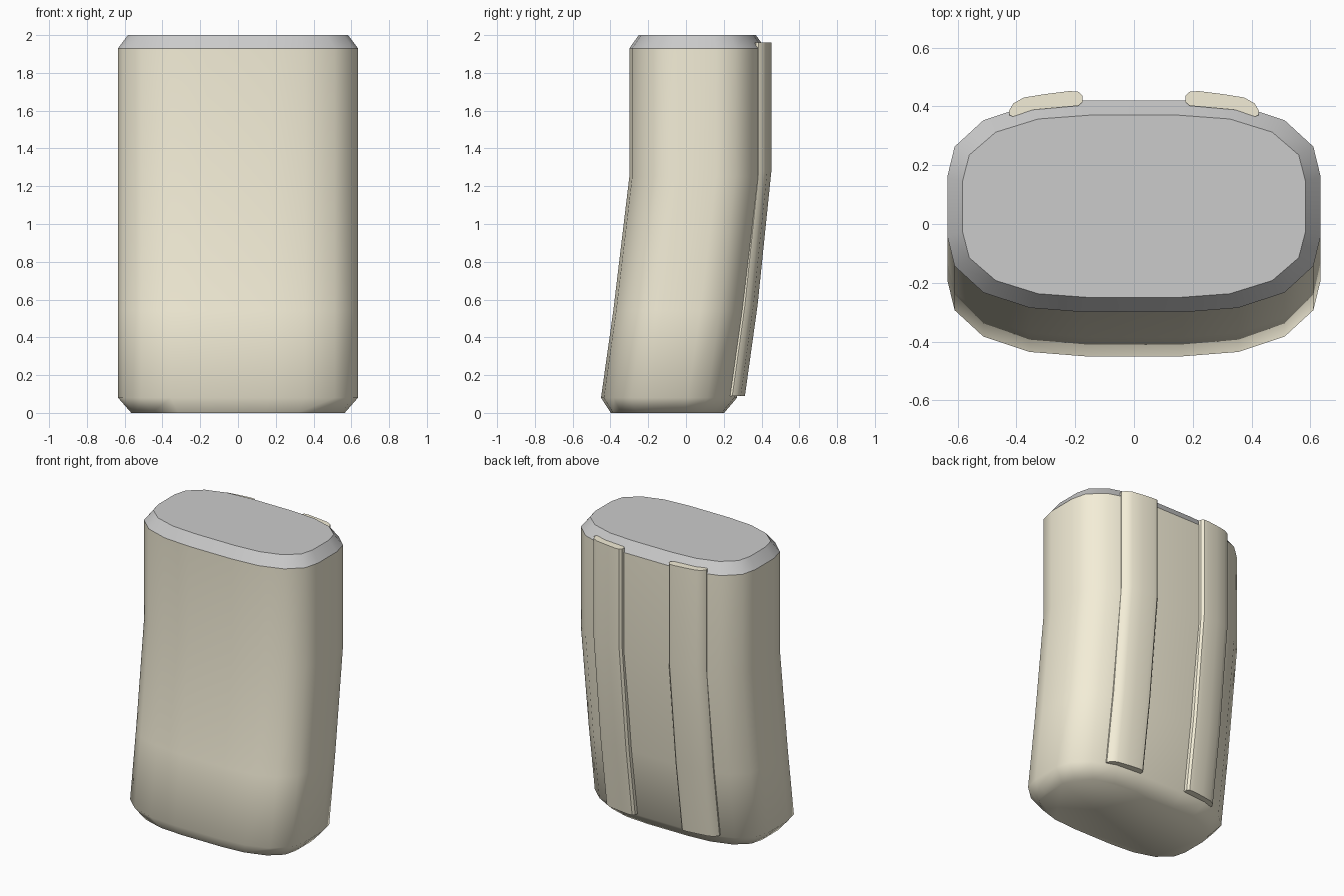
import bpy, bmesh

if "Cube" in bpy.data.objects:
    bpy.data.objects.remove(bpy.data.objects["Cube"])

cream = bpy.data.materials.new("cream")
cream.diffuse_color = (0.9, 0.85, 0.68, 1)
cream.use_nodes = True
cream.node_tree.nodes["Principled BSDF"].inputs["Base Color"].default_value = cream.diffuse_color


def loft(name, rings, cap_start=True, cap_end=True, mat=None, angle=0.61):
    """Skin a list of equal-length point rings into one object."""
    bm = bmesh.new()
    loops = [[bm.verts.new(p) for p in ring] for ring in rings]
    n = len(loops[0])
    for a, b in zip(loops, loops[1:]):
        for i in range(n):
            j = (i + 1) % n
            bm.faces.new((a[i], a[j], b[j], b[i]))
    if cap_start:
        bm.faces.new(loops[0][::-1])
    if cap_end:
        bm.faces.new(loops[-1])
    mesh = bpy.data.meshes.new(name)
    bm.to_mesh(mesh)
    bm.free()
    ob = bpy.data.objects.new(name, mesh)
    bpy.context.collection.objects.link(ob)
    if mat:
        mesh.materials.append(mat)
    bpy.context.view_layer.objects.active = ob
    ob.select_set(True)
    bpy.ops.object.shade_smooth_by_angle(angle=angle)
    ob.select_set(False)
    return ob


# Rounded 20-sided outline, from one quarter
quarter = [(0.635, 0.10), (0.61, 0.203), (0.512, 0.293), (0.355, 0.345), (0.165, 0.36)]
half = quarter + [(-x, y) for x, y in reversed(quarter)]
outline = half + [(-x, -y) for x, y in half]


def ring(cy, z, hx=0.635, hy=0.36):
    return [(x * hx / 0.635, cy + y * hy / 0.36, z) for x, y in outline]


# Body: straight upper half, lower half leaning forward, chamfered base
loft("body", [ring(-0.098, 0, 0.565, 0.30), ring(-0.09, 0.08), ring(-0.025, 0.54),
              ring(0.06, 1.25), ring(0.06, 1.93)], cap_end=False, mat=cream, angle=0.9)

# Grey chamfered lid
loft("lid", [ring(0.06, 1.93), ring(0.06, 2.0, 0.583, 0.31)], cap_start=False)

# Two raised strips following the curve of the back
section = [(0.425, 0.385), (0.41, 0.41), (0.375, 0.43), (0.30, 0.442), (0.22, 0.452),
           (0.19, 0.45), (0.176, 0.437), (0.174, 0.415), (0.19, 0.402),
           (0.345, 0.388), (0.412, 0.365), (0.423, 0.37)]
path = [(-0.14, 0.09), (-0.073, 0.57), (0, 1.28), (0, 1.96)]
for side, name in ((1, "right_strip"), (-1, "left_strip")):
    pts = section if side == 1 else section[::-1]
    loft(name, [[(side * x, y + dy, z) for x, y in pts] for dy, z in path], mat=cream)
